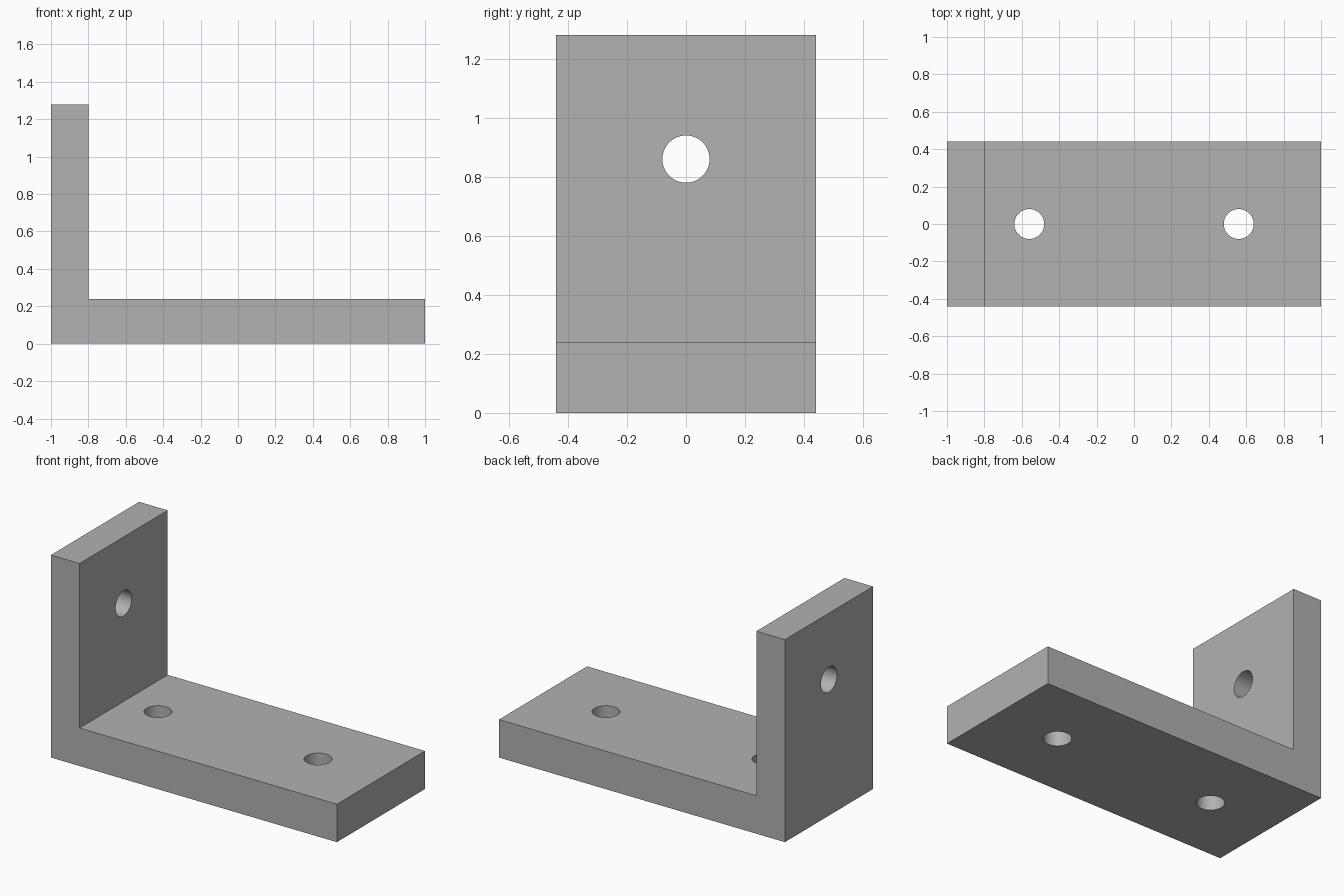
import bpy
import bmesh
import math
from mathutils import Vector

cube = bpy.data.objects.get("Cube")
if cube:
    bpy.data.objects.remove(cube, do_unlink=True)

HALF_DEPTH = 0.44
HOLE_RADIUS = 0.08

# Single plain grey
grey = bpy.data.materials.new("plain grey")
grey.use_nodes = True
colour = (0.445, 0.445, 0.445, 1)
grey.diffuse_color = colour
grey.node_tree.nodes["Principled BSDF"].inputs["Base Color"].default_value = colour

# L-shaped profile extruded through the depth
profile = [(-1, 0), (1, 0), (1, 0.24), (-0.8, 0.24), (-0.8, 1.28), (-1, 1.28)]
bm = bmesh.new()
face = bm.faces.new([bm.verts.new((x, -HALF_DEPTH, z)) for x, z in profile])
extruded = bmesh.ops.extrude_face_region(bm, geom=[face])
verts = [v for v in extruded["geom"] if isinstance(v, bmesh.types.BMVert)]
bmesh.ops.translate(bm, verts=verts, vec=Vector((0, 2 * HALF_DEPTH, 0)))
bmesh.ops.recalc_face_normals(bm, faces=bm.faces)
mesh = bpy.data.meshes.new("angle_bracket")
bm.to_mesh(mesh)
bm.free()
mesh.materials.append(grey)
bracket = bpy.data.objects.new("angle_bracket", mesh)
bpy.context.collection.objects.link(bracket)
bpy.context.view_layer.objects.active = bracket


def drill(name, location, rotation=(0, 0, 0)):
    """Cut a round through hole in the bracket."""
    bpy.ops.mesh.primitive_cylinder_add(vertices=64, radius=HOLE_RADIUS, depth=0.4,
                                        location=location, rotation=rotation)
    cutter = bpy.context.object
    cutter.name = name + "_cutter"
    cutter.hide_render = True
    cutter.data.materials.append(grey)
    cut = bracket.modifiers.new(name, "BOOLEAN")
    cut.operation = "DIFFERENCE"
    cut.solver = "EXACT"
    cut.object = cutter
    bpy.context.view_layer.objects.active = bracket
    bpy.ops.object.modifier_apply(modifier=name)
    bpy.data.objects.remove(cutter, do_unlink=True)


# Two base holes and one hole in the upright
drill("inner_base_hole", (-0.56, 0, 0.12))
drill("outer_base_hole", (0.56, 0, 0.12))
drill("upright_hole", (-0.9, 0, 0.86), (0, math.pi / 2, 0))

# Smooth hole walls, crisp outer edges
bpy.ops.object.select_all(action="DESELECT")
bracket.select_set(True)
bpy.context.view_layer.objects.active = bracket
bpy.ops.object.shade_smooth_by_angle(angle=math.radians(30))
